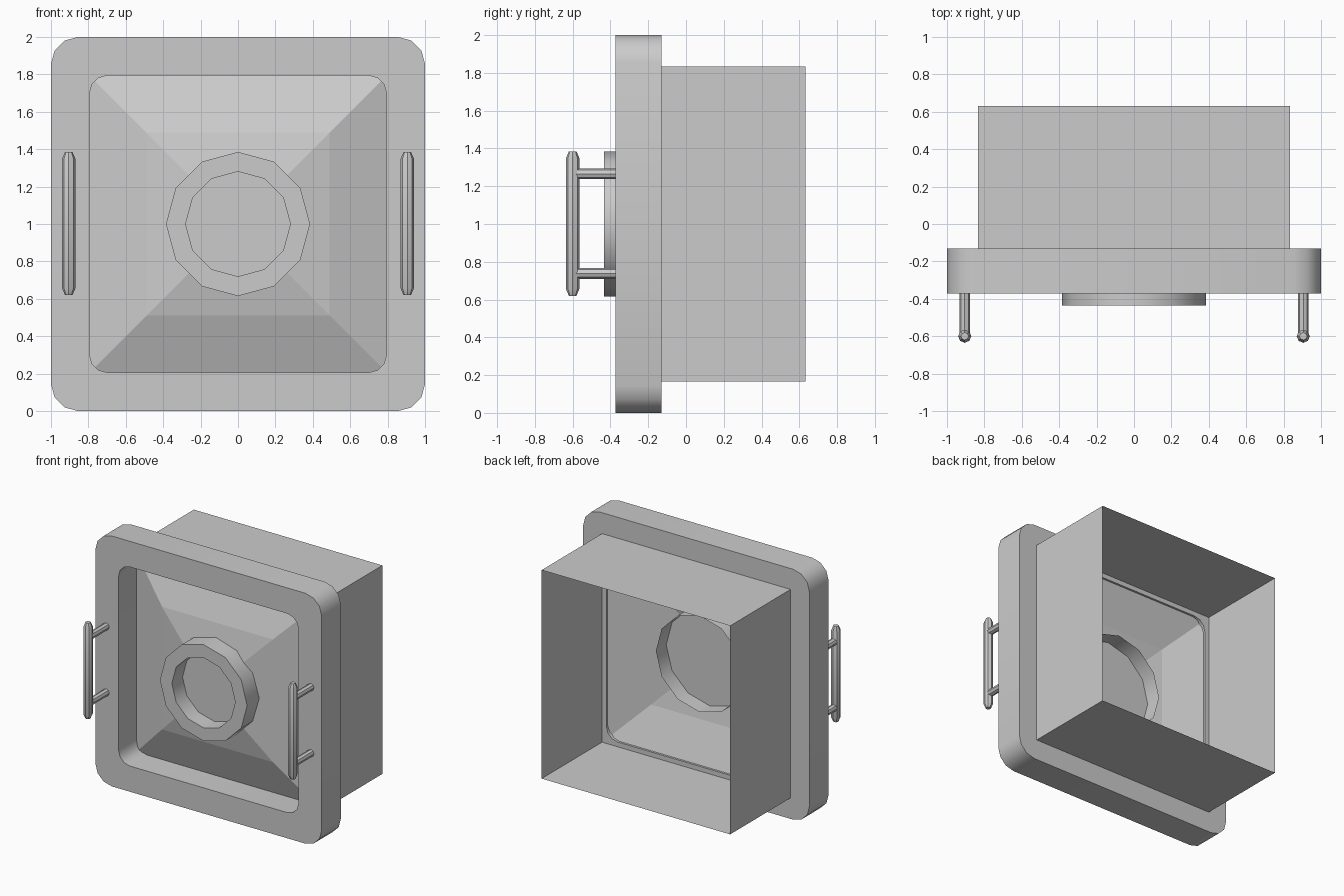
import bpy, bmesh
from math import sin, cos, pi, radians

if "Cube" in bpy.data.objects:
    bpy.data.objects.remove(bpy.data.objects["Cube"])

CZ = 1.0  # height of the centre axis


def make(name, verts, faces, smooth=True):
    me = bpy.data.meshes.new(name)
    me.from_pydata(verts, [], faces)
    bm = bmesh.new()
    bm.from_mesh(me)
    bmesh.ops.recalc_face_normals(bm, faces=bm.faces)
    bm.to_mesh(me)
    bm.free()
    ob = bpy.data.objects.new(name, me)
    bpy.context.collection.objects.link(ob)
    if smooth:
        bpy.ops.object.select_all(action='DESELECT')
        ob.select_set(True)
        bpy.context.view_layer.objects.active = ob
        bpy.ops.object.shade_smooth_by_angle(angle=radians(35))
    return ob


def loft(name, loops, cap=(), closed=False, smooth=True):
    """Skin a list of equal-length loops; cap lists loops to fill."""
    n, k = len(loops[0]), len(loops)
    verts = [p for l in loops for p in l]
    faces = []
    for a in range(k if closed else k - 1):
        b = (a + 1) % k
        faces += [(a*n + i, a*n + (i+1) % n, b*n + (i+1) % n, b*n + i) for i in range(n)]
    faces += [tuple(range(c*n, c*n + n)) for c in cap]
    return make(name, verts, faces, smooth)


def rounded(half, r, y, seg=3):
    pts = []
    for q in range(4):
        cx = (half - r) * (1 if q in (0, 3) else -1)
        cz = (half - r) * (1 if q < 2 else -1)
        for i in range(seg + 1):
            a = pi/2 * (q + i/seg)
            pts.append((cx + r*cos(a), y, CZ + cz + r*sin(a)))
    return pts


def circle_y(r, y, n=12, x=0, z=CZ):
    return [(x + r*cos(2*pi*i/n), y, z + r*sin(2*pi*i/n)) for i in range(n)]


def circle_z(r, z, x, y, n=8):
    return [(x + r*cos(2*pi*i/n), y + r*sin(2*pi*i/n), z) for i in range(n)]


# Rounded square frame
loft("frame", [rounded(1, .145, -.372), rounded(1, .145, -.13),
               rounded(.795, .1, -.13), rounded(.795, .1, -.372)], closed=True)

# Thin open sleeve behind the frame
S = .833
loft("rear_sleeve", [[(sx*S, y, CZ + sz*S) for sx, sz in ((1, 1), (-1, 1), (-1, -1), (1, -1))]
                     for y in (-.13, .632)], smooth=False)


# Shallow two-slope pyramid panel with a twelve-sided hole
def depth(m):
    return -.145 - .115*(.8 - m)/.31 if m > .49 else -.26 - .2*(.49 - m)


inner, crease, outer = [], [], []
for i in range(24):
    a = 2*pi*i/24
    c, s = cos(a), sin(a)
    m = max(abs(c), abs(s))
    r = .385 * (1 if i % 2 == 0 else cos(pi/12))
    inner.append((r*c, depth(r*m), CZ + r*s))
    for lst, h in ((crease, .49), (outer, .8)):
        lst.append((h*c/m, depth(h), CZ + h*s/m))
loft("pyramid_panel", [outer, crease, inner], smooth=False)

# Central ring with recessed disc
loft("central_ring", [circle_y(.385, -.17), circle_y(.385, -.435),
                      circle_y(.28, -.435), circle_y(.28, -.30)])
make("ring_disc", circle_y(.385, -.30), [tuple(range(12))], smooth=False)

# Pair of handles with tapered ends and two posts each
for side, sx in (("left", -1), ("right", 1)):
    x = .905 * sx
    loft(side + "_handle_bar", [circle_z(r, z, x, -.6) for r, z in
                                ((.02, .62), (.035, .655), (.035, 1.35), (.02, 1.385))],
         cap=(0, 3))
    for part, z in (("lower", .738), ("upper", 1.265)):
        loft(f"{side}_{part}_handle_post",
             [circle_y(.028, y, 8, x, z) for y in (-.59, -.36)], cap=(0, 1))
